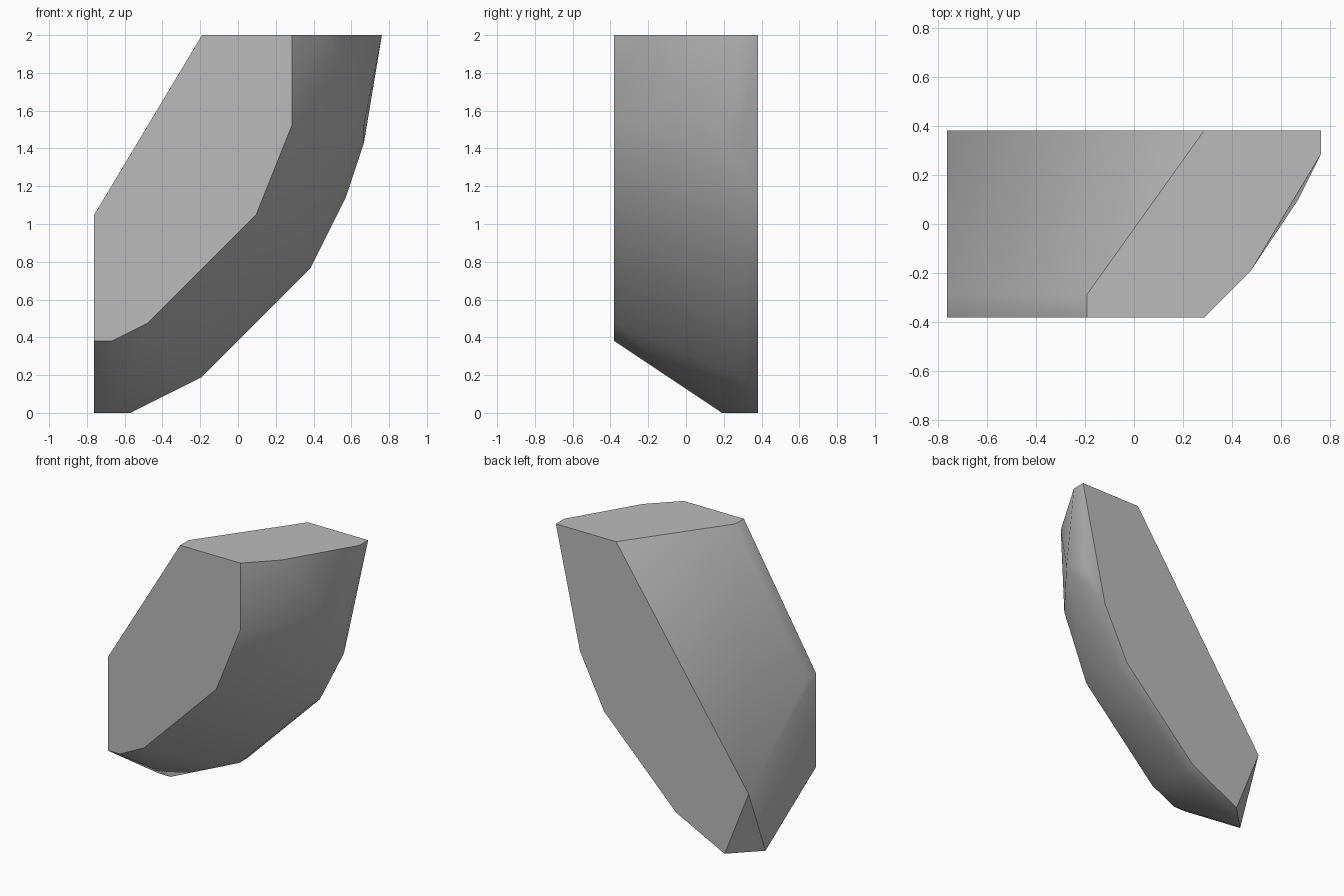
import bpy
import bmesh
import math

cube = bpy.data.objects.get("Cube")
if cube:
    bpy.data.objects.remove(cube, do_unlink=True)

UNIT = 2 / 21  # the stone is cut on a regular grid

# Flat front and back outlines as (x, z), in grid units
front_outline = [(-8, 11), (-2, 21), (3, 21), (3, 16), (1, 11), (-5, 5), (-7, 4), (-8, 4)]
back_outline = [(3, 21), (8, 21), (6, 12), (4, 8), (-2, 2), (-6, 0), (-8, 5)]

points = [(x, -4, z) for x, z in front_outline]
points += [(x, 4, z) for x, z in back_outline]

# Narrow bevel beside the front edge of the upper slope
points += [(-2, -3, 21), (-8, -3, 11)]

# Rounded side and underside, from the top down
points += [(5, -2, 21), (8, 3, 21), (7, 1, 16), (7, 3, 15),
           (4, 3, 8), (-2, 3, 2), (-7, 2, 0), (-8, 2, 0)]

# Wrap the corners in a closed faceted surface
bm = bmesh.new()
for x, y, z in points:
    bm.verts.new((x * UNIT, y * UNIT, z * UNIT))
bmesh.ops.convex_hull(bm, input=bm.verts[:])
bmesh.ops.dissolve_limit(bm, angle_limit=math.radians(1),
                         verts=bm.verts[:], edges=bm.edges[:])
bmesh.ops.recalc_face_normals(bm, faces=bm.faces[:])

mesh = bpy.data.meshes.new("stone_chunk")
bm.to_mesh(mesh)
bm.free()
stone = bpy.data.objects.new("stone_chunk", mesh)
bpy.context.collection.objects.link(stone)

# Plain grey stone
grey = bpy.data.materials.new("stone_grey")
grey.use_nodes = True
colour = (0.5, 0.5, 0.5, 1)
grey.diffuse_color = colour
for node in grey.node_tree.nodes:
    if node.type == "BSDF_PRINCIPLED":
        node.inputs["Base Color"].default_value = colour
mesh.materials.append(grey)

# Soft facets with crisp outlines
bpy.ops.object.select_all(action="DESELECT")
stone.select_set(True)
bpy.context.view_layer.objects.active = stone
bpy.ops.object.shade_smooth_by_angle(angle=math.radians(40))
